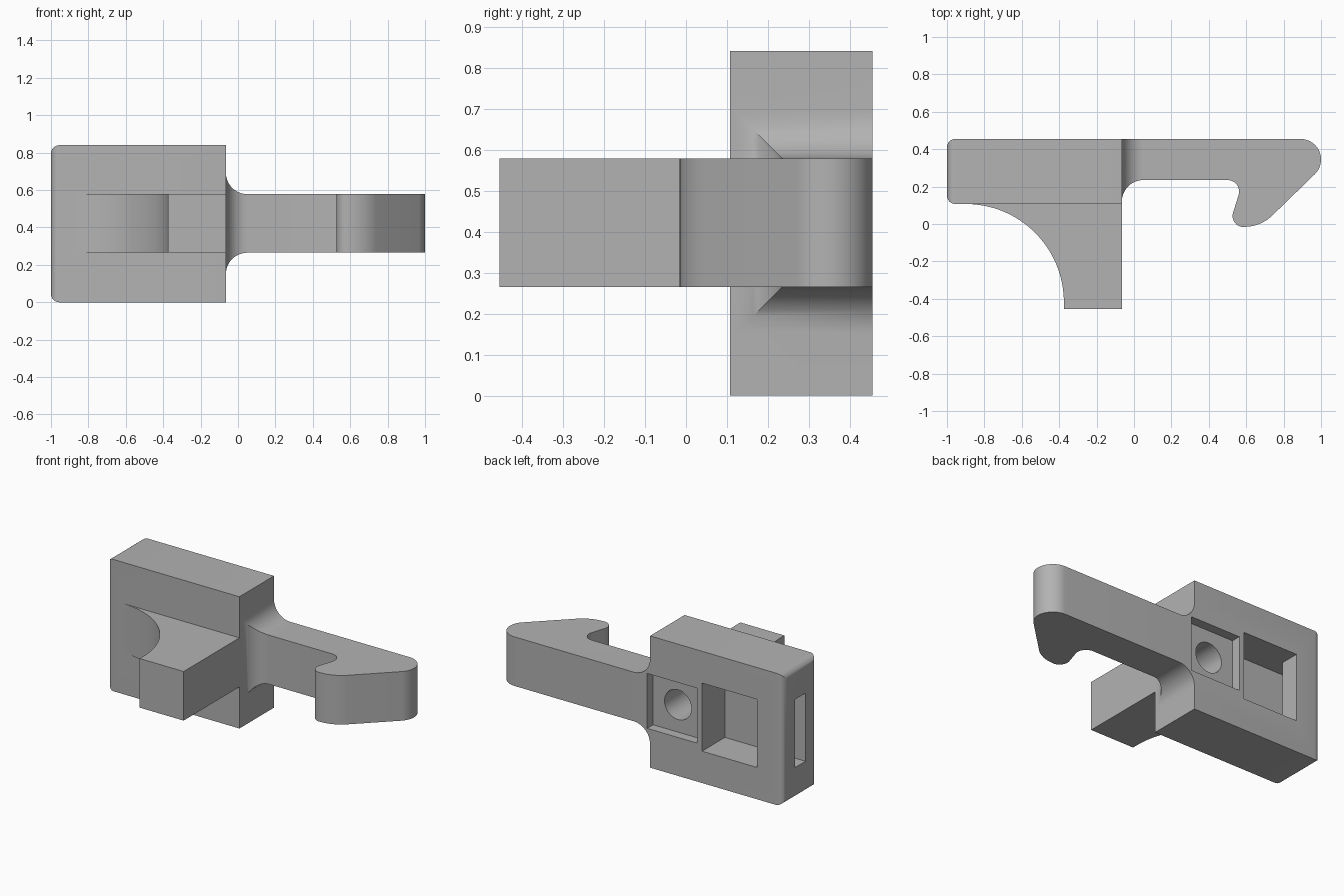
import bpy, bmesh
from math import sin, cos, pi, radians

cube = bpy.data.objects.get("Cube")
if cube:
    bpy.data.objects.remove(cube, do_unlink=True)

grey = bpy.data.materials.new("plain grey")
grey.use_nodes = True
COLOUR = (0.45, 0.45, 0.45, 1)
grey.diffuse_color = COLOUR
grey.node_tree.nodes["Principled BSDF"].inputs["Base Color"].default_value = COLOUR

RIGHT, BACK, FRONT = -0.065, 0.455, 0.107   # block faces
LOW, HIGH, MID = 0.265, 0.578, 0.42         # arm thickness and centre height


def make(name, bm):
    bmesh.ops.recalc_face_normals(bm, faces=bm.faces)
    mesh = bpy.data.meshes.new(name)
    bm.to_mesh(mesh)
    bm.free()
    mesh.materials.append(grey)
    obj = bpy.data.objects.new(name, mesh)
    bpy.context.collection.objects.link(obj)
    return obj


def loft(name, rings):
    bm = bmesh.new()
    loops = [[bm.verts.new(p) for p in ring] for ring in rings]
    n = len(loops[0])
    for a, b in zip(loops, loops[1:]):
        for i in range(n):
            j = (i + 1) % n
            bm.faces.new((a[i], a[j], b[j], b[i]))
    bm.faces.new(loops[0])
    bm.faces.new(loops[-1])
    return make(name, bm)


def extrude(name, outline, z0, z1):
    return loft(name, [[(x, y, z) for x, y in outline] for z in (z0, z1)])


def box(name, x0, x1, y0, y1, z0, z1):
    return extrude(name, [(x0, y0), (x1, y0), (x1, y1), (x0, y1)], z0, z1)


def arc(cx, cy, r, a0, a1, n=12):
    angles = [radians(a0 + (a1 - a0) * i / n) for i in range(n + 1)]
    return [(cx + r * cos(a), cy + r * sin(a)) for a in angles]


def combine(target, tool, operation):
    mod = target.modifiers.new(operation, 'BOOLEAN')
    mod.operation, mod.solver, mod.object = operation, 'EXACT', tool
    bpy.ops.object.select_all(action='DESELECT')
    target.select_set(True)
    bpy.context.view_layer.objects.active = target
    bpy.ops.object.modifier_apply(modifier=mod.name)
    bpy.data.objects.remove(tool, do_unlink=True)


# Block with rounded edges around its outer end
body = box("latch_body", -1, RIGHT, FRONT, BACK, 0, 0.84)
bm = bmesh.new()
bm.from_mesh(body.data)
end_edges = [e for e in bm.edges if all(v.co.x < -0.99 for v in e.verts)]
bmesh.ops.bevel(bm, geom=end_edges, offset=0.045, segments=6, profile=0.5, affect='EDGES')
bm.to_mesh(body.data)
bm.free()

# Post on the front, swept into the block by a large concave curve
post = extrude("post", [(RIGHT, -0.455), (-0.375, -0.455)]
               + arc(-0.9, -0.418, 0.525, 0, 90, 32)
               + [(-0.9, 0.2), (RIGHT, 0.2)], LOW, HIGH)
combine(body, post, 'UNION')

# Flared root of the arm
R = 0.115


def section(x, d):
    y, z0, z1 = 0.235 - d, LOW - d, HIGH + d
    return [(x, y, z0), (x, BACK, z0), (x, BACK, z1), (x, y, z1)]


steps = [i / 12 * pi / 2 for i in range(13)]
flare = loft("flare", [section(RIGHT - 0.04, R)]
             + [section(RIGHT + R * (1 - cos(a)), R * (1 - sin(a))) for a in steps])
combine(body, flare, 'UNION')

# Arm ending in a hook
hook = ([(-0.1, BACK)]
        + arc(0.89, 0.345, 0.11, 90, -45, 18)
        + arc(0.59, 0.2, 0.215, -45, -90)
        + arc(0.587, 0.043, 0.06, -100, -200)
        + arc(0.5, 0.173, 0.062, -20, 90)
        + [(-0.1, 0.235)])
combine(body, extrude("arm", hook, LOW, HIGH), 'UNION')

# Square recess with a round blind hole
combine(body, box("recess", -0.397, -0.045, BACK - 0.06, 0.6,
                  MID - 0.175, MID + 0.175), 'DIFFERENCE')
hole = loft("hole", [[(x, y, z) for x, z in arc(-0.22, MID, 0.095, 0, 350, 35)]
                     for y in (0.0, 0.5)])
combine(body, hole, 'DIFFERENCE')

# Deep pocket and the slot that reaches it from the outer end
combine(body, box("pocket", -0.82, -0.432, 0.225, 0.6,
                  MID - 0.217, MID + 0.217), 'DIFFERENCE')
combine(body, box("slot", -1.1, -0.7, 0.225, 0.33,
                  MID - 0.217, MID + 0.217), 'DIFFERENCE')

body.select_set(True)
bpy.ops.object.shade_smooth_by_angle(angle=radians(30))
